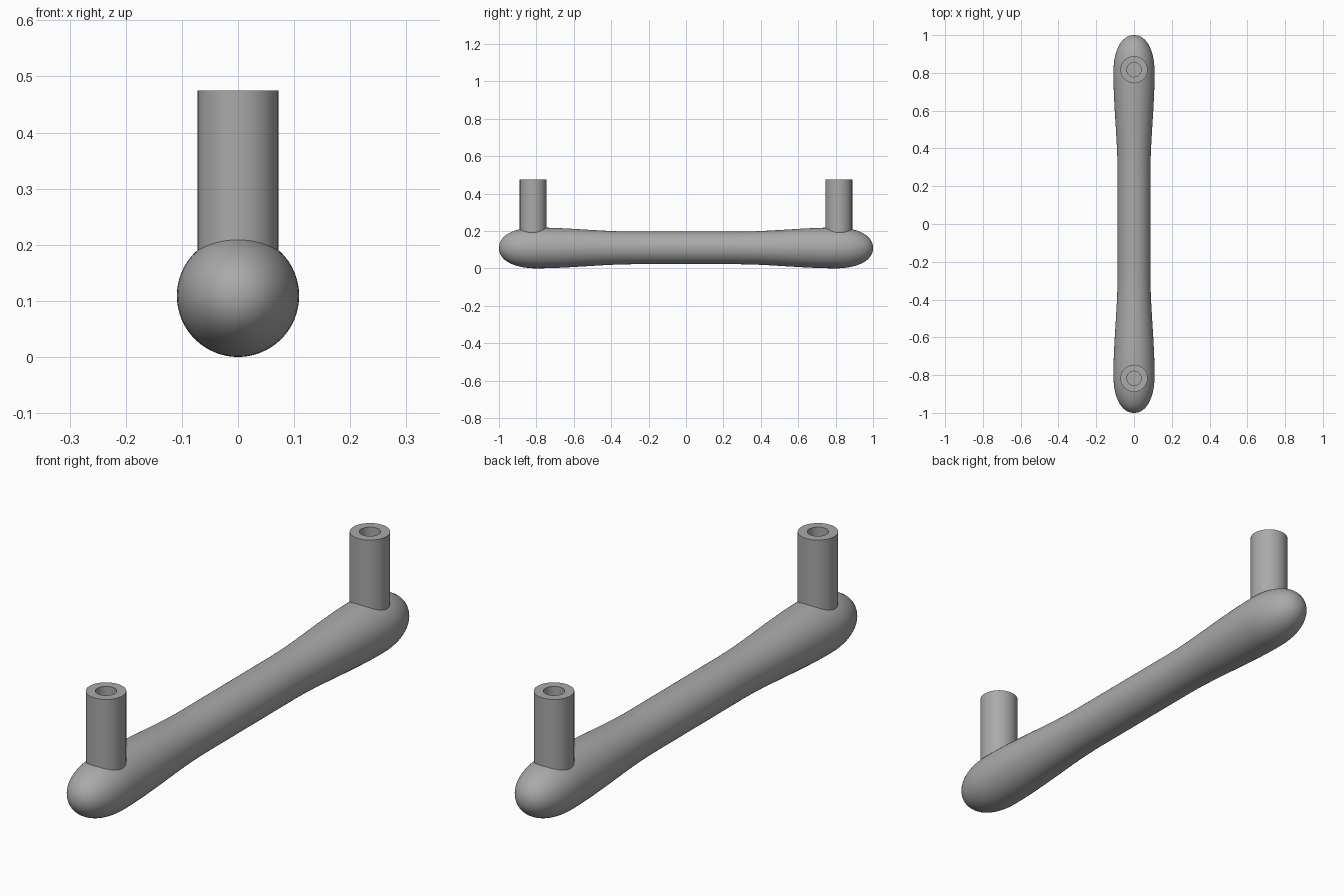
import bpy, bmesh, math

cube = bpy.data.objects.get("Cube")
if cube:
    bpy.data.objects.remove(cube, do_unlink=True)

grey = bpy.data.materials.new("satin grey")
grey.use_nodes = True
colour = (0.4, 0.4, 0.4, 1)
grey.diffuse_color = colour
grey.node_tree.nodes["Principled BSDF"].inputs["Base Color"].default_value = colour

GRIP_Z = 0.109


def lathe(name, profile, steps, location, rotation=(0, 0, 0)):
    """Spin (radius, height) points about local z."""
    bm = bmesh.new()
    verts = [bm.verts.new((r, 0, h)) for r, h in profile]
    edges = [bm.edges.new(pair) for pair in zip(verts, verts[1:])]
    bmesh.ops.spin(bm, geom=verts + edges, cent=(0, 0, 0), axis=(0, 0, 1),
                   angle=math.tau, steps=steps)
    bmesh.ops.remove_doubles(bm, verts=bm.verts, dist=0.0001)
    bmesh.ops.recalc_face_normals(bm, faces=bm.faces)
    mesh = bpy.data.meshes.new(name)
    bm.to_mesh(mesh)
    bm.free()
    mesh.materials.append(grey)
    obj = bpy.data.objects.new(name, mesh)
    obj.location = location
    obj.rotation_euler = rotation
    bpy.context.collection.objects.link(obj)
    bpy.ops.object.select_all(action='DESELECT')
    obj.select_set(True)
    bpy.context.view_layer.objects.active = obj
    bpy.ops.object.shade_smooth_by_angle(angle=math.radians(35))
    return obj


# Grip: slim waist flaring to bulbous rounded ends
def grip_radius(y):
    t = min(max((y - 0.27) / 0.53, 0), 1)
    return 0.087 + 0.022 * t * t * (3 - 2 * t)


half = [(grip_radius(i * 0.04), i * 0.04) for i in range(20)]
for i in range(17):
    a = math.pi / 2 * i / 16
    half.append((0.109 * max(math.cos(a), 0) ** 0.92, 0.8 + 0.2 * math.sin(a) ** 0.92))
profile = [(r, -h) for r, h in reversed(half[1:])] + half
lathe("grip", profile, 64, (0, 0, GRIP_Z), (math.pi / 2, 0, 0))

# Mounting posts: cylinders with a blind screw hole in the top
post = [(0, 0.22), (0.038, 0.22), (0.038, 0.475), (0.072, 0.475), (0.072, 0.13), (0, 0.13)]
for name, y in (("front_post", -0.817), ("back_post", 0.817)):
    lathe(name, post, 48, (0, y, 0))
